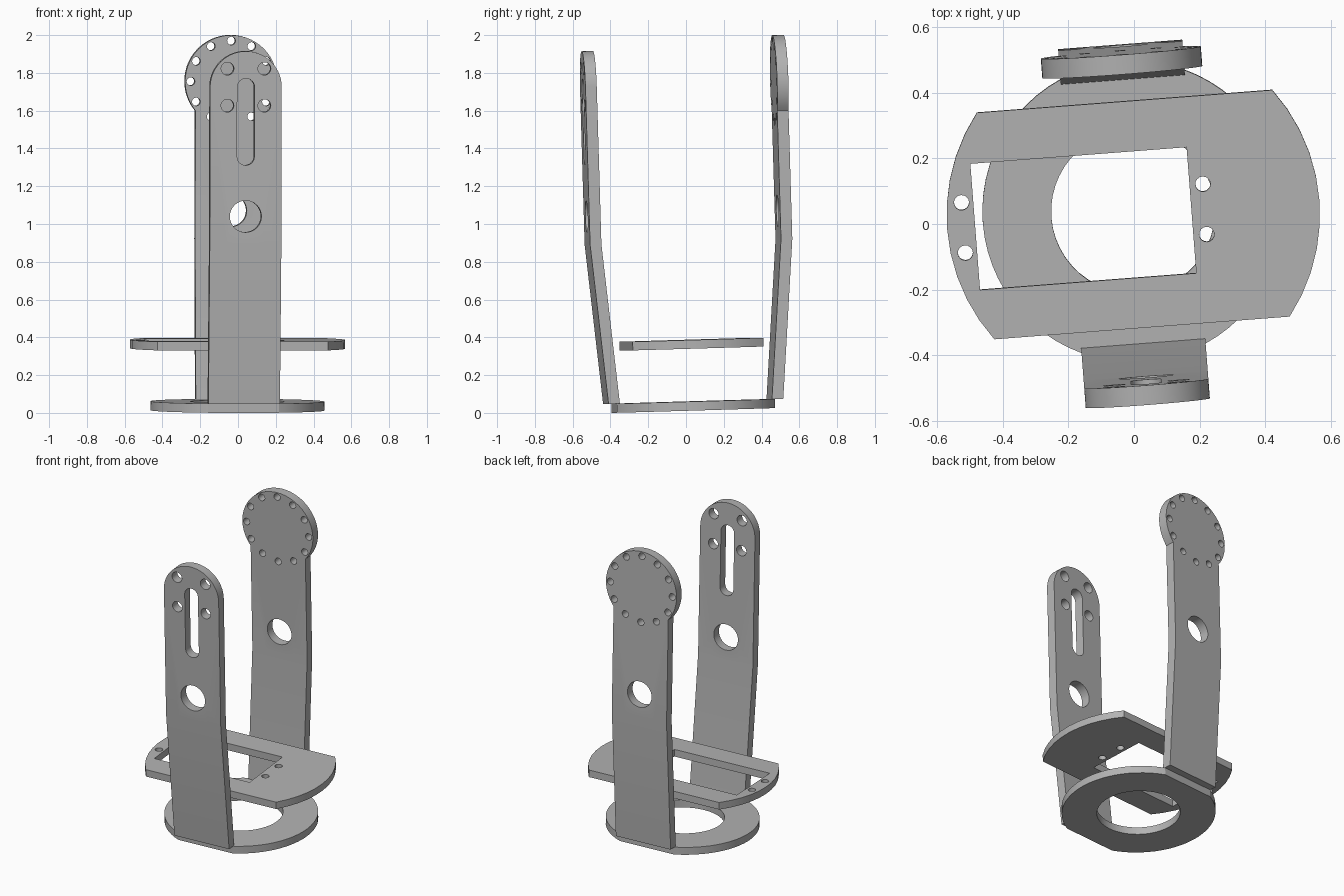
import bpy, bmesh
from math import sin, cos, asin, acos, pi, radians
from mathutils import Matrix, Vector

cube = bpy.data.objects.get("Cube")
if cube:
    bpy.data.objects.remove(cube)

grey = bpy.data.materials.new("mid_grey")
grey.use_nodes = True
colour = (0.45, 0.45, 0.45, 1)
grey.diffuse_color = colour
grey.node_tree.nodes["Principled BSDF"].inputs["Base Color"].default_value = colour

# The whole bracket sits slightly turned and tilted
POSE = (Matrix.Rotation(radians(4.4), 4, "Z") @ Matrix.Rotation(radians(1.7), 4, "X")
        @ Matrix.Translation((0, 0.04, 0)))
UPRIGHT = Matrix.Rotation(pi / 2, 4, "X")
ARM_HALF, ARM_THICK, BEND = 0.19, 0.06, 0.905
ARM_FOOT, ARM_FACE, HEAD = 0.06, 0.537, 1.74


def arc(x, y, r, start, end, n):
    return [(x + r * cos(start + (end - start) * i / n),
             y + r * sin(start + (end - start) * i / n)) for i in range(n + 1)]


def hole(x, y, r, n=24):
    return arc(x, y, r, 0, 2 * pi, n)[:-1]


def flat_sided_disc(r, half, n):
    a = asin(half / r)
    return arc(0, 0, r, -a, a, n) + arc(0, 0, r, pi - a, pi + a, n)


def panel(loops, thick):
    """Fill an outline with holes and extrude it upward."""
    bm = bmesh.new()
    for loop in loops:
        vs = [bm.verts.new((x, y, 0)) for x, y in loop]
        for a, b in zip(vs, vs[1:] + vs[:1]):
            bm.edges.new((a, b))
    bmesh.ops.triangle_fill(bm, edges=bm.edges[:], use_beauty=True, normal=(0, 0, 1))
    ext = bmesh.ops.extrude_face_region(bm, geom=bm.faces[:], use_keep_orig=True)
    moved = [g for g in ext["geom"] if isinstance(g, bmesh.types.BMVert)]
    bmesh.ops.translate(bm, verts=moved, vec=(0, 0, thick))
    return bm


def finish(name, bm):
    bm.transform(POSE)
    bmesh.ops.recalc_face_normals(bm, faces=bm.faces[:])
    mesh = bpy.data.meshes.new(name)
    bm.to_mesh(mesh)
    bm.free()
    mesh.materials.append(grey)
    ob = bpy.data.objects.new(name, mesh)
    bpy.context.collection.objects.link(ob)
    bpy.ops.object.select_all(action="DESELECT")
    ob.select_set(True)
    bpy.context.view_layer.objects.active = ob
    bpy.ops.object.shade_smooth_by_angle(angle=radians(25))


def arm(name, head_radius, holes, side):
    """Upright strip with a round head, leaning inward below the bend."""
    a = -acos(ARM_HALF / head_radius)
    outline = ([(-ARM_HALF, ARM_FOOT), (ARM_HALF, ARM_FOOT)]
               + arc(0, HEAD, head_radius, a, pi - a, 40))
    bm = panel([outline] + holes, ARM_THICK)
    bm.transform(UPRIGHT)
    outer = ARM_FACE if side > 0 else ARM_THICK - ARM_FACE
    bmesh.ops.translate(bm, verts=bm.verts[:], vec=(0, outer, 0))
    bmesh.ops.bisect_plane(bm, geom=bm.verts[:] + bm.edges[:] + bm.faces[:],
                           plane_co=Vector((0, 0, BEND)), plane_no=Vector((0, 0, 1)))
    for v in bm.verts:
        if v.co.z < BEND:
            v.co.y -= side * 0.073 * (BEND - v.co.z) / (BEND - ARM_FOOT)
    finish(name, bm)


# Base ring with flats where the arms stand
base = panel([flat_sided_disc(0.46, 0.42, 24), hole(0, 0, 0.25, 48)], 0.048)
bmesh.ops.translate(base, verts=base.verts[:], vec=(0, 0, 0.012))
finish("base_ring", base)

# Middle plate with an off-centre window and four screw holes
window = [(-0.484, -0.193), (0.178, -0.193), (0.178, 0.193), (-0.484, 0.193)]
screws = [hole(x, y, 0.023, 16) for x in (-0.52, 0.219) for y in (-0.077, 0.077)]
plate = panel([flat_sided_disc(0.57, 0.347, 10), window] + screws, 0.046)
bmesh.ops.translate(plate, verts=plate.verts[:], vec=(0, 0, 0.34))
finish("middle_plate", plate)

# Front arm: slot, cable hole and four screw holes
slot = arc(0, HEAD, 0.046, 0, pi, 12) + arc(0, 1.372, 0.046, pi, 2 * pi, 12)
corners = [hole(x, HEAD + z, 0.034) for x in (-0.098, 0.098) for z in (-0.098, 0.098)]
cable = hole(0, 1.055, 0.084, 32)
arm("front_arm", ARM_HALF, [slot, cable] + corners, -1)

# Back arm: wide round head with a ring of twelve holes
ring = [hole(0.215 * cos(i * pi / 6), HEAD + 0.215 * sin(i * pi / 6), 0.022, 16)
        for i in range(12)]
arm("back_arm", 0.245, [cable] + ring, 1)
